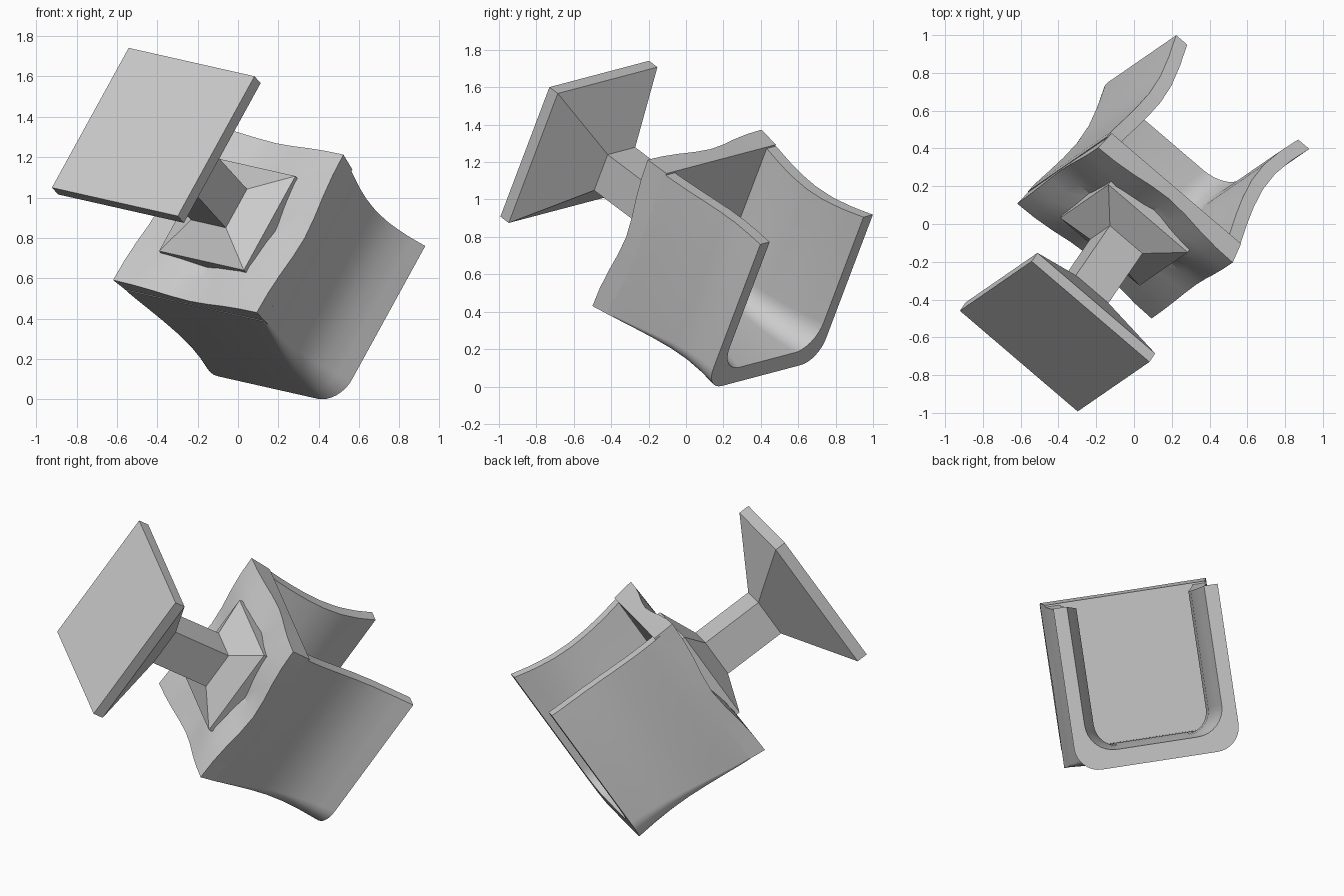
import bpy, bmesh, math
from mathutils import Matrix, Vector

if "Cube" in bpy.data.objects:
    bpy.data.objects.remove(bpy.data.objects["Cube"])

# Tilted frame: u = across, v = up the knob face, n = out of the knob face
U = Vector((0.749, -0.640, -0.169)).normalized()
V = Vector((0.458, 0.314, 0.832))
V = (V - U * V.dot(U)).normalized()
N = U.cross(V)
ORIGIN = Vector((-0.42, -0.595, 1.325))
FRAME = Matrix((U, V, N)).transposed().to_4x4()
FRAME.translation = ORIGIN


def loft(name, rings, smooth=None):
    """Skin closed rings of (u, v, depth) points and cap both ends."""
    bm = bmesh.new()
    loops = [[bm.verts.new((u, v, -w)) for u, v, w in r] for r in rings]
    n = len(loops[0])
    for a, b in zip(loops, loops[1:]):
        for i in range(n):
            j = (i + 1) % n
            bm.faces.new((a[i], a[j], b[j], b[i]))
    bm.faces.new(loops[0])
    bm.faces.new(loops[-1])
    return finish(name, bm, smooth)


def finish(name, bm, smooth=None):
    bmesh.ops.recalc_face_normals(bm, faces=bm.faces)
    me = bpy.data.meshes.new(name)
    bm.to_mesh(me)
    bm.free()
    me.transform(FRAME)
    ob = bpy.data.objects.new(name, me)
    bpy.context.collection.objects.link(ob)
    if smooth:
        bpy.ops.object.select_all(action='DESELECT')
        ob.select_set(True)
        bpy.context.view_layer.objects.active = ob
        bpy.ops.object.shade_smooth_by_angle(angle=math.radians(smooth))
    return ob


# Square knob plate, tapering to the neck and flaring into the mount
profile = [(0, .416), (.064, .416), (.305, .115), (.68, .115),
           (.765, .28), (.86, .28)]
loft("knob_and_neck", [[(-h, -h, w), (h, -h, w), (h, h, w), (-h, h, w)]
                       for w, h in profile])

# Waisted half-width of the clamp along its depth
WAIST = [(.785, .475), (.93, .455), (1.05, .428), (1.16, .407), (1.28, .394),
         (1.40, .400), (1.52, .428), (1.64, .470)]


def half_width(w):
    if w <= WAIST[0][0]:
        return WAIST[0][1]
    for (a, p), (b, q) in zip(WAIST, WAIST[1:]):
        if w <= b:
            return p + (q - p) * (w - a) / (b - a)
    return WAIST[-1][1]


def pinch(w):
    return max(0, 1 - ((w - 1.21) / .43) ** 2)


# Mounting plate: slab whose front dips between diagonal ridges
bm = bmesh.new()
G = 8
grids = []
for back in (False, True):
    g = []
    for i in range(G + 1):
        for j in range(G + 1):
            a, b = 2 * i / G - 1, 2 * j / G - 1
            dip = ((a * a - b * b) / (a * a + b * b + 1e-6)) ** 2
            w = .915 if back else .785 + .045 * dip
            hw = .457 if back else .475
            vv = b * (.46 if back else .47) - .01
            g.append(bm.verts.new((a * hw, vv, -w)))
    grids.append(g)
    for i in range(G):
        for j in range(G):
            k = i * (G + 1) + j
            bm.faces.new((g[k], g[k + 1], g[k + G + 2], g[k + G + 1]))
row = G + 1
rim = ([i * row for i in range(G)] + [G * row + j for j in range(G)]
       + [i * row + G for i in range(G, 0, -1)] + list(range(G, 0, -1)))
f, k = grids
for a, b in zip(rim, rim[1:] + rim[:1]):
    bm.faces.new((f[a], f[b], k[b], k[a]))
finish("mounting_plate", bm, 20)


# U-shaped clamp: two side walls and a floor, waisted in the middle
def arc(cx, cy, r, a0, a1, n=8):
    return [(cx + r * math.cos(math.radians(a0 + (a1 - a0) * i / n)),
             cy + r * math.sin(math.radians(a0 + (a1 - a0) * i / n)))
            for i in range(n + 1)]


def u_section(w):
    h, p = half_width(w), pinch(w)
    g = h + .012 * p  # the left wall is a little straighter
    t = (w - .88) / .76
    r, ri = .015 + .125 * t ** 1.6, .08 + .08 * t
    top, bot = .458 - .035 * p, -.48 + .01 * p
    hi, gi, bi = h - .078, g - .078, bot + .10
    pts = [(-g, top)] + arc(-g + r, bot + r, r, 180, 270)
    pts += arc(h - r, bot + r, r, 270, 360) + [(h, top), (hi, top)]
    pts += arc(hi - ri, bi + ri, ri, 360, 270)
    pts += arc(-gi + ri, bi + ri, ri, 270, 180) + [(-gi, top)]
    return [(u, v, w) for u, v in pts]


depths = [.88, .93, .99, 1.05, 1.10, 1.16, 1.22, 1.28, 1.34, 1.40,
          1.46, 1.52, 1.56, 1.60, 1.64]
loft("clamp_jaw", [u_section(w) for w in depths], 35)
